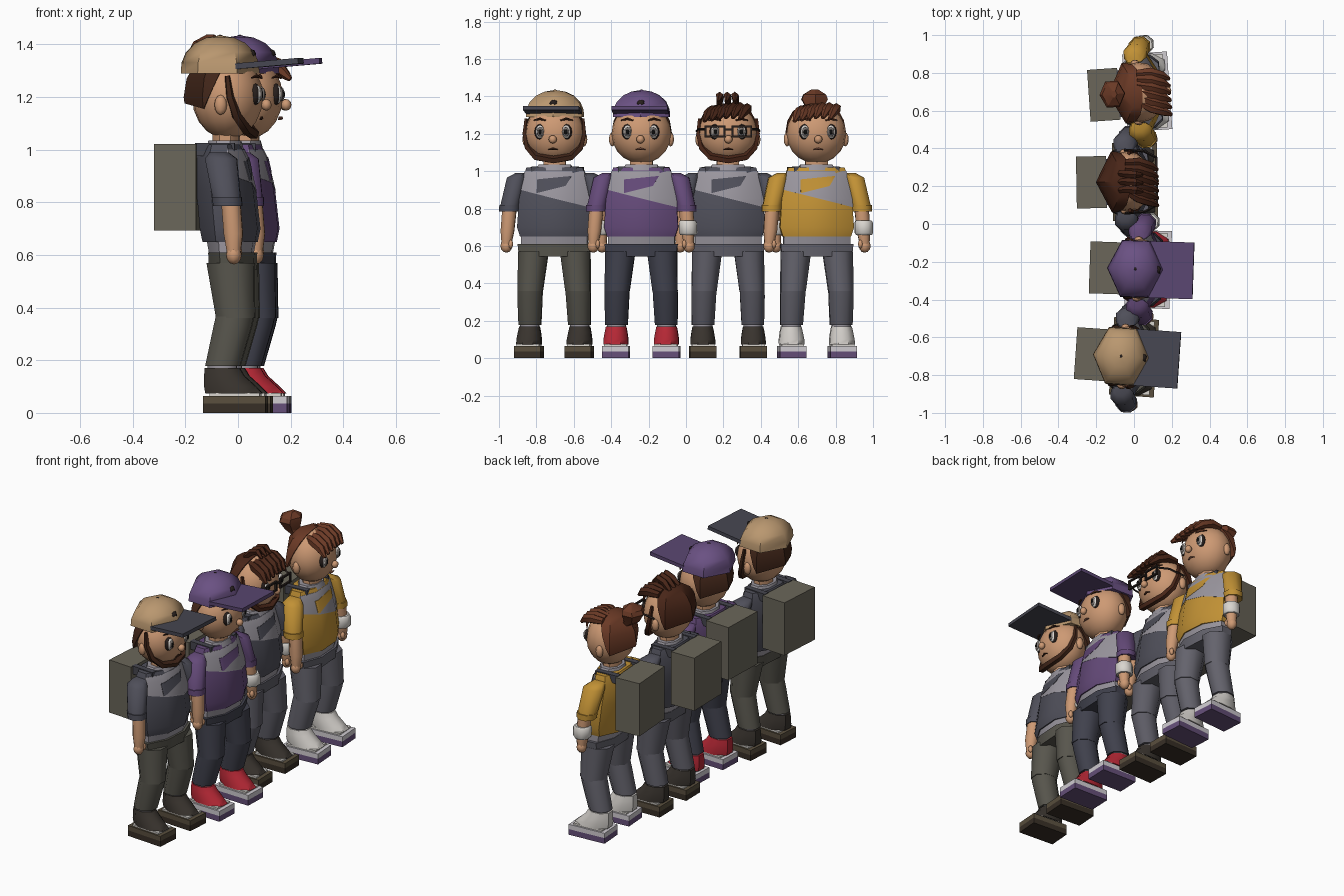
import bpy, bmesh, math
from mathutils import Matrix, Vector

if "Cube" in bpy.data.objects:
    bpy.data.objects.remove(bpy.data.objects["Cube"])

M = Matrix()          # placement of the figure being built
MATS = {}


def mat(hexcol):
    if hexcol not in MATS:
        m = bpy.data.materials.new("colour_" + hexcol)
        rgb = [(int(hexcol[i:i + 2], 16) / 255) ** 2.2 for i in (0, 2, 4)]
        m.diffuse_color = (*rgb, 1)
        m.use_nodes = True
        m.node_tree.nodes["Principled BSDF"].inputs["Base Color"].default_value = m.diffuse_color
        MATS[hexcol] = m
    return MATS[hexcol]


def finish(bm, name, col, sharp=50, planes=()):
    for co, no in planes:      # cut away everything on the normal side
        bmesh.ops.bisect_plane(bm, geom=bm.verts[:] + bm.edges[:] + bm.faces[:],
                               plane_co=co, plane_no=no, clear_outer=True)
        bmesh.ops.holes_fill(bm, edges=[e for e in bm.edges if e.is_boundary])
    bmesh.ops.recalc_face_normals(bm, faces=bm.faces)
    for f in bm.faces:
        f.smooth = True
    bm.transform(M)
    me = bpy.data.meshes.new(name)
    bm.to_mesh(me)
    bm.free()
    me.set_sharp_from_angle(angle=math.radians(sharp))
    me.materials.append(mat(col))
    ob = bpy.data.objects.new(name, me)
    bpy.context.collection.objects.link(ob)
    return ob


def skin_rings(bm, rings):
    vs = [[bm.verts.new(p) for p in r] for r in rings]
    n = len(vs[0])
    for a, b in zip(vs, vs[1:]):
        for i in range(n):
            bm.faces.new((a[i], a[(i + 1) % n], b[(i + 1) % n], b[i]))
    bm.faces.new(vs[0])
    bm.faces.new(vs[-1])


def loft(name, rings, col, n=8, phase=0.5, planes=(), grow=1.0, sharp=50):
    """rings: (x, y, z, rx, ry), stacked in z"""
    bm = bmesh.new()
    k = grow / (math.cos(math.pi / n) if phase else 1)
    ang = [(i + phase) * math.tau / n for i in range(n)]
    skin_rings(bm, [[(x + k * rx * math.cos(a), y + k * ry * math.sin(a), z) for a in ang]
                    for x, y, z, rx, ry in rings])
    return finish(bm, name, col, sharp, planes)


def tube(name, pts, radii, col, ref=(0, 1, 0), n=5):
    bm = bmesh.new()
    pts = [Vector(p) for p in pts]
    rings = []
    for i, p in enumerate(pts):
        t = (pts[min(i + 1, len(pts) - 1)] - pts[max(i - 1, 0)]).normalized()
        u = t.cross(Vector(ref)).normalized()
        v = t.cross(u)
        rings.append([p + radii[i] * (u * math.cos(a) + v * math.sin(a))
                      for a in [j * math.tau / n for j in range(n)]])
    skin_rings(bm, rings)
    return finish(bm, name, col)


def ball(name, c, r, col, seg=8, rows=6):
    bm = bmesh.new()
    bmesh.ops.create_uvsphere(bm, u_segments=seg, v_segments=rows, radius=1)
    bm.transform(Matrix.Translation(c) @ Matrix.Diagonal((*r, 1)))
    return finish(bm, name, col, 80)


def box(name, c, size, col, tilt=0):
    bm = bmesh.new()
    bmesh.ops.create_cube(bm, size=1)
    bm.transform(Matrix.Translation(c) @ Matrix.Rotation(tilt, 4, 'Y') @ Matrix.Diagonal((*size, 1)))
    return finish(bm, name, col)


SKIN, DARK, LIGHT, WHITE = "CC9873", "2B2422", "98949C", "D8D4CE"
HEAD, HR = (-0.04, 0, 1.2), (0.135, 0.16, 0.16)


def body(f):
    # torso with hem, light chest panel and coloured flash
    torso = [(-.03, 0, .65, .10, .182), (-.03, 0, .70, .11, .198), (-.045, 0, .85, .108, .188),
             (-.06, 0, .97, .095, .168), (-.06, 0, 1.02, .07, .15)]
    loft("torso", torso, f["shirt"])
    loft("shirt_hem", [(-.025, 0, .605, .08, .178), (-.025, 0, .66, .09, .178)], LIGHT)
    loft("chest_panel", torso, LIGHT, grow=1.012, planes=[
        ((0, 0, .855), (0, -.25, -1)), ((0, 0, 1.0), (0, 0, 1)), ((-.03, 0, 0), (-1, 0, 0))])
    loft("chest_flash", torso, f["shirt"], grow=1.03, planes=[
        ((0, 0, .905), (0, .25, -1)), ((0, 0, .965), (0, -.1, 1)),
        ((.0, 0, 0), (-1, 0, 0)), ((0, .07, .93), (0, 1, -.6)), ((0, -.09, 0), (0, -1, 0))])
    loft("collar", [(-.05, 0, .99, .072, .11), (-.05, 0, 1.035, .06, .085)], LIGHT)
    loft("neck", [(-.045, 0, 1.0, .05, .06), (-.045, 0, 1.09, .05, .06)], SKIN)
    # backpack
    box("backpack", (-.23, 0, .857), (.16, .275, .33), "6A665A")
    loft("hips", [(-.02, 0, .545, .085, .188), (-.02, 0, .61, .088, .195)], f["pants"])
    for s in (-1, 1):
        box("pack_strap", (-.08, s * .105, 1.0), (.15, .035, .05), "484850")
        # arm
        loft("sleeve", [(-.06, s * .175, .99, .035, .035), (-.05, s * .205, .965, .06, .05),
                        (-.025, s * .24, .81, .052, .05)], f["shirt"])
        loft("sleeve_cuff", [(-.025, s * .24, .82, .056, .054), (-.022, s * .242, .785, .054, .053)], f["shirt"])
        loft("forearm", [(-.01, s * .24, .80, .036, .038), (0, s * .25, .68, .036, .036),
                         (.002, s * .255, .61, .026, .026)], SKIN)
        ball("hand", (.002, s * .256, .6), (.03, .032, .036), SKIN)
        ball("thumb", (.02, s * .232, .61), (.014, .014, .024), SKIN, 6, 4)
        # leg
        loft("thigh", [(-.02, s * .112, .57, .09, .08), (0, s * .128, .36, .073, .067)], f["pants"])
        loft("shin", [(0, s * .128, .375, .072, .066), (-.01, s * .13, .33, .072, .066),
                      (-.048, s * .133, .178, .066, .06)], f["pants"])
        # shoe
        loft("sock", [(-.05, s * .134, .15, .055, .05), (-.05, s * .134, .18, .055, .05)], LIGHT)
        loft("shoe", [(-.005, s * .135, .074, .108, .066), (-.02, s * .135, .10, .098, .066),
                      (-.042, s * .135, .14, .076, .06), (-.05, s * .135, .17, .066, .054)], f["shoe"])
        box("shoe_insole", (0, s * .135, .068), (.19, .12, .015), WHITE)
        box("sole_top", (0, s * .135, .05), (.238, .142, .03), f["sole"][0])
        box("sole_bottom", (0, s * .135, .0175), (.238, .142, .035), f["sole"][1])
    loft("wristband", [(0, .25, .735, .042, .042), (0, .25, .725, .05, .048),
                       (.001, .252, .67, .05, .048), (.001, .252, .66, .042, .042)], WHITE)


def head(f):
    hair = f["hair"]
    ball("head", HEAD, HR, SKIN, 16, 10)
    ball("nose", (.108, 0, 1.17), (.02, .022, .022), SKIN)
    tube("mouth", [(.086, -.025, 1.115), (.09, 0, 1.12), (.086, .025, 1.115)],
         [.003, .007, .003], hair if f["beard"] else "8A5A48", ref=(1, 0, 0))
    for s in (-1, 1):
        ball("ear", (-.055, s * .156, 1.17), (.024, .018, .038), SKIN)
        ball("eye", (.07, s * .07, 1.21), (.021, .031, .042), DARK)
        ball("eye_white", (.076, s * .07, 1.21), (.021, .026, .036), WHITE)
        ball("iris", (.09, s * .069, 1.21), (.009, .018, .026), "77706C")
        ball("pupil", (.096, s * .069, 1.21), (.005, .01, .015), "151515")
        tube("eyebrow", [(.058, s * .105, 1.272), (.078, s * .07, 1.28), (.088, s * .04, 1.272)],
             [.003, .008, .004], hair)
    # hair at the back of the head, pointed in plan and cut along the hairline
    prof = [(1.1, .82), (1.14, .95), (1.2, 1), (1.27, .93), (1.32, .76), (1.35, .5), (1.363, .15)]
    loft("back_hair", [(-.042, 0, z, .165 * k, .186 * k) for z, k in prof], hair, 6, 0, sharp=30,
         planes=[((-.055, 0, 1.3), (1, 0, -.45)), ((0, 0, 1.125), (-.25, 0, -1))])
    if f["beard"]:
        side = [(-.03, .152, 1.28), (-.02, .157, 1.2), (.005, .14, 1.125), (.04, .093, 1.076)]
        path = side + [(.06, 0, 1.06)] + [(x, -y, z) for x, y, z in reversed(side)]
        tube("beard", path, [.01, .016, .019, .021, .022, .021, .019, .016, .01], hair, ref=(1, 0, 0))
    if f["cap"]:
        dome = [(1.29, 1), (1.33, .98), (1.37, .87), (1.405, .64), (1.425, .36), (1.433, .06)]
        loft("cap_dome", [(-.068, 0, z, .15 * k, .174 * k) for z, k in dome], f["cap"][0], 6, 0)
        box("cap_visor", (.12, 0, 1.327), (.24, .30, .022), f["cap"][1], math.radians(-5))
        ball("cap_badge", (.05, 0, 1.362), (.02, .025, .02), DARK, 5, 4)
        ball("cap_button", (-.068, 0, 1.43), (.01, .01, .007), DARK, 6, 4)
    else:
        # swept fringe locks
        for i in range(6):
            y = -.10 + i * .038
            drop = .006 * abs(i - 3.5)
            tube("fringe_lock", [(-.05, y * .8 + .03, 1.345 - drop), (.02, y + .012, 1.345 - drop),
                                 (.08, y - .01, 1.325 - drop), (.12, y - .03, 1.288 - drop)],
                 [.02, .028, .026, .01], hair, n=6)
    if f["top"] == "bun":
        loft("hair_bun", [(-.14, 0, 1.3, .03, .035), (-.175, 0, 1.335, .05, .05),
                          (-.185, 0, 1.385, .068, .08), (-.18, 0, 1.41, .06, .068),
                          (-.175, 0, 1.437, .015, .02)], hair, 6, 0, sharp=30)
    if f["top"] == "tufts":
        for y in (-.045, 0, .045):
            tube("hair_tuft", [(-.08, y, 1.35), (-.04, y * .9, 1.39), (.005, y * .9 - .005, 1.405),
                               (.04, y - .01, 1.375)], [.015, .021, .02, .008], hair)
    if f["glasses"]:
        for s in (-1, 1):
            for dz in (-.026, .026):
                box("glasses_rim", (.115, s * .072, 1.212 + dz), (.012, .105, .01), DARK)
            for dy in (.022, .122):
                box("glasses_side", (.115, s * dy, 1.212), (.012, .01, .062), DARK)
            tube("glasses_arm", [(.115, s * .125, 1.225), (.05, s * .16, 1.225), (-.055, s * .168, 1.215)],
                 [.007, .007, .007], DARK, ref=(0, 0, 1), n=4)
        box("glasses_bridge", (.115, 0, 1.222), (.012, .044, .01), DARK)


BROWN = ("5A5040", "3A322A")
PURPLE = ("CFCBD0", "655078")
figures = [
    dict(at=(0, -.705), turn=-4, shirt="50505A", pants="58564E", shoe="3C3732", sole=BROWN,
         hair="432A1F", beard=True, cap=("B8966F", "484852"), top=None, glasses=False),
    dict(at=(.075, -.24), turn=-2, shirt="644B78", pants="42434E", shoe="B42C38", sole=PURPLE,
         hair="4A2E22", beard=False, cap=("6A5282", "5A4870"), top=None, glasses=False),
    dict(at=(.005, .225), turn=1, shirt="50505A", pants="5E5D66", shoe="3C3732", sole=BROWN,
         hair="4A2A1E", beard=True, cap=None, top="tufts", glasses=True),
    dict(at=(.07, .70), turn=4, shirt="C09038", pants="64636C", shoe="CFCBC6", sole=PURPLE,
         hair="6A3C2A", beard=False, cap=None, top="bun", glasses=False),
]
for f in figures:
    M = Matrix.Translation((*f["at"], 0)) @ Matrix.Rotation(math.radians(f["turn"]), 4, 'Z')
    body(f)
    head(f)
